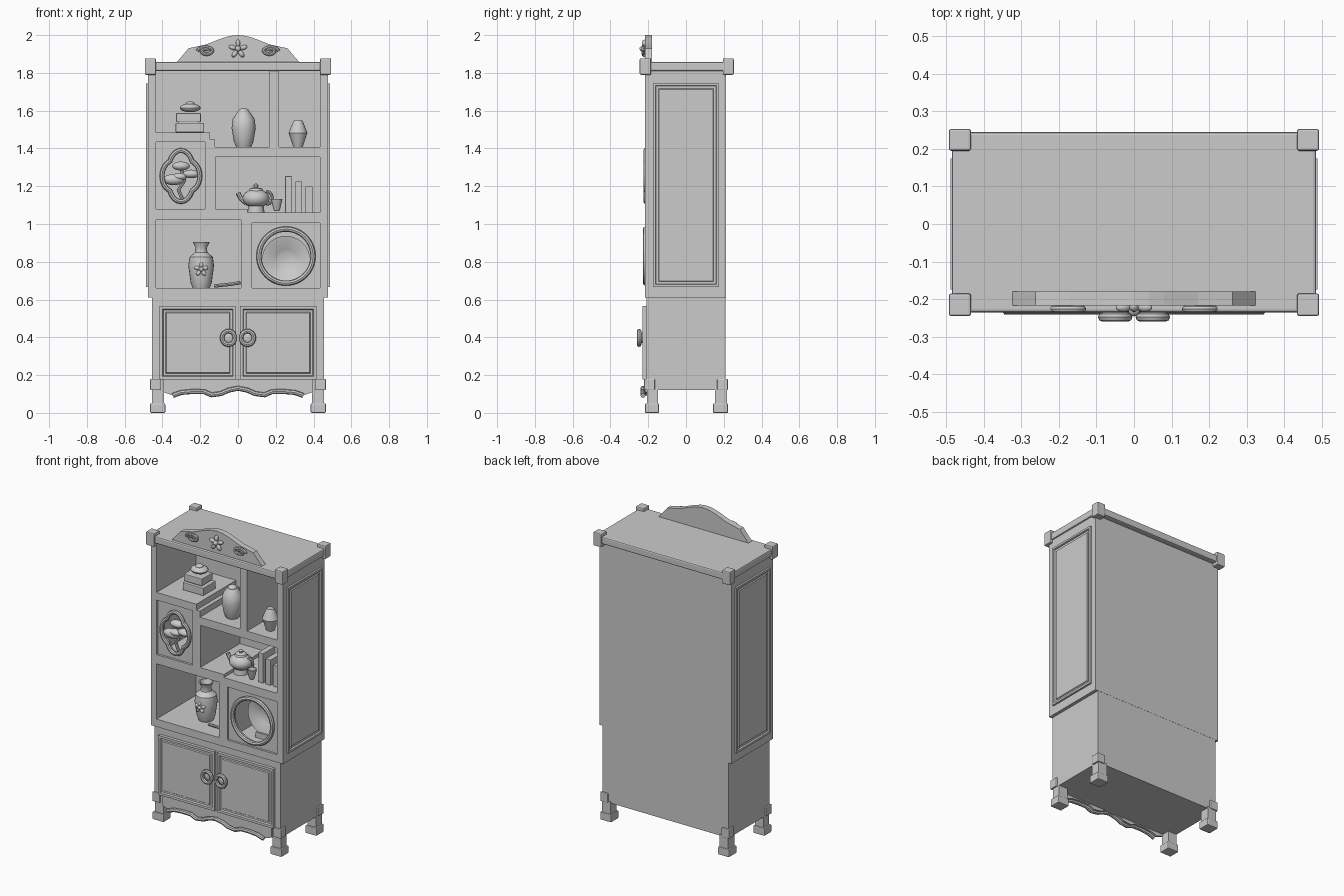
import bpy, bmesh
from math import sin, cos, pi, radians, tau
from mathutils import Matrix, Vector

cube = bpy.data.objects.get("Cube")
if cube:
    bpy.data.objects.remove(cube)

mat = bpy.data.materials.new("light_grey")
mat.use_nodes = True
GREY = (0.6, 0.6, 0.6, 1)
mat.diffuse_color = GREY
mat.node_tree.nodes["Principled BSDF"].inputs["Base Color"].default_value = GREY


def add(name, data, smooth=False):
    data.materials.append(mat)
    ob = bpy.data.objects.new(name, data)
    bpy.context.collection.objects.link(ob)
    if smooth:
        bpy.ops.object.select_all(action='DESELECT')
        ob.select_set(True)
        bpy.context.view_layer.objects.active = ob
        bpy.ops.object.shade_smooth_by_angle(angle=radians(35))
    return ob


def from_bm(name, bm, smooth=False):
    bmesh.ops.recalc_face_normals(bm, faces=bm.faces)
    me = bpy.data.meshes.new(name)
    bm.to_mesh(me)
    bm.free()
    return add(name, me, smooth)


def bm_box(x, y, z):
    size = Vector((x[1] - x[0], y[1] - y[0], z[1] - z[0]))
    mid = Vector((sum(x), sum(y), sum(z))) / 2
    bm = bmesh.new()
    bmesh.ops.create_cube(bm, size=1, matrix=Matrix.Translation(mid) @ Matrix.Diagonal(size).to_4x4())
    return bm


def box(name, x, y, z, bevel=0.0):
    bm = bm_box(x, y, z)
    if bevel:
        bmesh.ops.bevel(bm, geom=bm.edges[:], offset=bevel, segments=2, profile=0.5, affect='EDGES')
    return from_bm(name, bm)


def panel(name, x, y, z, direction, steps):
    """Box whose outward face is stepped by (inset, depth) pairs."""
    bm = bm_box(x, y, z)
    bm.normal_update()
    face = max(bm.faces, key=lambda f: f.normal.dot(Vector(direction)))
    for inset, depth in steps:
        bmesh.ops.inset_region(bm, faces=[face], thickness=inset)
        bmesh.ops.translate(bm, verts=face.verts, vec=face.normal * depth)
    return from_bm(name, bm)


def prism(name, outline, y0, y1):
    """Extrude an (x, z) outline along y."""
    bm = bmesh.new()
    face = bm.faces.new([bm.verts.new((x, y0, z)) for x, z in outline])
    new = bmesh.ops.extrude_face_region(bm, geom=[face])["geom"]
    bmesh.ops.translate(bm, verts=[v for v in new if isinstance(v, bmesh.types.BMVert)], vec=(0, y1 - y0, 0))
    return from_bm(name, bm)


def lathe(name, profile, at, axis='Z', segs=20):
    bm = bmesh.new()
    rings = [[bm.verts.new((r * cos(tau * i / segs), r * sin(tau * i / segs), z)) for i in range(segs)]
             for r, z in profile]
    for a, b in zip(rings, rings[1:]):
        for i in range(segs):
            j = (i + 1) % segs
            bm.faces.new((a[i], a[j], b[j], b[i]))
    bm.faces.new(rings[0])
    bm.faces.new(rings[-1])
    if axis == 'Y':
        bm.transform(Matrix.Rotation(pi / 2, 4, 'X'))
    bm.transform(Matrix.Translation(at))
    return from_bm(name, bm, True)


def ball(name, at, radii, tilt=0.0):
    bm = bmesh.new()
    bmesh.ops.create_uvsphere(bm, u_segments=16, v_segments=10, radius=1)
    bm.transform(Matrix.Translation(at) @ Matrix.Rotation(tilt, 4, 'Y') @ Matrix.Diagonal(radii).to_4x4())
    return from_bm(name, bm, True)


def tube(name, points, radius, closed=False):
    cu = bpy.data.curves.new(name, 'CURVE')
    cu.dimensions = '3D'
    cu.bevel_depth, cu.bevel_resolution, cu.use_fill_caps = radius, 2, True
    sp = cu.splines.new('POLY')
    sp.points.add(len(points) - 1)
    for p, co in zip(sp.points, points):
        p.co = (*co, 1)
    sp.use_cyclic_u = closed
    tmp = bpy.data.objects.new("path", cu)
    bpy.context.collection.objects.link(tmp)
    me = bpy.data.meshes.new_from_object(tmp.evaluated_get(bpy.context.evaluated_depsgraph_get()))
    bpy.data.objects.remove(tmp)
    me.materials.clear()
    return add(name, me, True)


def cut(ob, cutters):
    for c in cutters:
        m = ob.modifiers.new("cut", 'BOOLEAN')
        m.operation, m.solver, m.object = 'DIFFERENCE', 'EXACT', c
    me = bpy.data.meshes.new_from_object(ob.evaluated_get(bpy.context.evaluated_depsgraph_get()))
    ob.modifiers.clear()
    ob.data = me
    for c in cutters:
        bpy.data.objects.remove(c)


def oval(cx, cz, rx, rz, n=48, lobe=0.0):
    out = []
    for i in range(n):
        t = tau * i / n
        r = 1 - lobe + lobe * abs(cos(2 * t))
        out.append((cx + rx * r * cos(t), cz + rz * r * sin(t)))
    return out


# Upper carcass with open compartments and two windowed ones
FRONT, BACK = -0.217, 0.19
carcass = box("upper_carcass", (-0.476, 0.476), (FRONT, 0.211), (0.61, 1.815))
L, R = -0.435, 0.433
stepped = [(L, 1.485), (-0.148, 1.485), (-0.148, 1.447), (-0.122, 1.447), (-0.122, 1.407),
           (0.167, 1.407), (0.167, 1.81), (L, 1.81)]
middle = [(-0.12, 1.08), (0.05, 1.08), (0.05, 1.06), (R, 1.06), (R, 1.355), (-0.12, 1.355)]
lobed = oval(-0.302, 1.254, 0.1, 0.135, lobe=0.18)
round_hole = oval(0.254, 0.83, 0.142, 0.142)
cutters = [prism("cutter", stepped, -0.3, BACK), prism("cutter", middle, -0.3, BACK),
           box("cutter", (0.217, R), (-0.3, BACK), (1.407, 1.81)),
           box("cutter", (L, 0.016), (-0.3, BACK), (0.66, 1.02))]
for x, z, hole in (((L, -0.175), (1.08, 1.435), lobed), ((0.075, R), (0.66, 1.005), round_hole)):
    cutters += [box("cutter", x, (-0.3, -0.203), z), box("cutter", x, (-0.185, BACK), z),
                prism("cutter", hole, -0.25, -0.15)]
cut(carcass, cutters)
tube("lobed_window_rim", [(x, -0.213, z) for x, z in oval(-0.302, 1.254, 0.1, 0.135, lobe=0.18)], 0.013, True)
tube("round_window_rim", [(x, -0.214, z) for x, z in oval(0.254, 0.83, 0.143, 0.143)], 0.014, True)

# Top slab, lower cabinet
box("top_slab", (-0.485, 0.485), (-0.235, 0.245), (1.81, 1.857), 0.008)
box("lower_cabinet", (-0.455, 0.455), (-0.21, 0.21), (0.12, 0.612))

# Mirrored side panels, doors, pulls, corner blocks and legs
for s, side in ((-1, "right"), (1, "left")):
    span = lambda a, b: tuple(sorted((s * a, s * b)))
    panel(side + "_side_panel", span(0.47, 0.488), (-0.175, 0.175), (0.667, 1.745), (s, 0, 0),
          [(0.018, 0), (0.004, -0.01), (0.018, 0), (0.006, 0.006)])
    panel(side + "_door", span(0.01, 0.415), (-0.23, -0.2), (0.178, 0.565), (0, -1, 0),
          [(0.022, 0), (0.006, -0.01), (0.016, 0), (0.006, 0.006)])
    tube(side + "_door_pull", [(x, -0.248, z) for x, z in oval(s * 0.05, 0.397, 0.034, 0.036, 24)], 0.012, True)
    lathe(side + "_pull_rosette", [(0.03, 0), (0.026, 0.012), (0.012, 0.018)], (s * 0.05, -0.226, 0.397), 'Y')
    for end, t, u, f in (("front", (-0.245, -0.185), (-0.222, -0.165), (-0.217, -0.143)),
                         ("back", (0.195, 0.253), (0.165, 0.222), (0.143, 0.222))):
        tag = side + "_" + end
        box(tag + "_top_block", span(0.434, 0.493), t, (1.79, 1.877), 0.006)
        box(tag + "_lower_block", span(0.41, 0.465), u, (0.12, 0.18), 0.005)
        box(tag + "_leg", span(0.392, 0.455), (f[0] + 0.01, f[1] - 0.006), (0.03, 0.13))
        box(tag + "_foot", span(0.385, 0.465), f, (0, 0.05), 0.005)

# Wavy apron with its moulding
half = [(0.05, 0.12), (0.09, 0.102), (0.14, 0.095), (0.18, 0.112), (0.24, 0.113), (0.3, 0.108), (0.345, 0.092)]
wave = [(-x, z) for x, z in reversed(half)] + [(0, 0.13)] + half
prism("apron", [(-0.395, 0.18), (-0.395, 0.11)] + wave + [(0.395, 0.11), (0.395, 0.18)], -0.218, -0.2)
tube("apron_moulding", [(x, -0.228, z) for x, z in wave], 0.013)

# Crest with flower and scrolls
rise = [(-0.33, 1.85), (-0.262, 1.93), (-0.17, 1.95), (-0.08, 1.985), (-0.04, 1.996)]
prism("crest", rise + [(0, 2.0)] + [(-x, z) for x, z in reversed(rise)], -0.217, -0.18)
ball("flower_centre", (0, -0.23, 1.928), (0.015, 0.016, 0.015))
for i in range(5):
    a = pi / 2 + tau * i / 5
    ball("flower_petal", (0.03 * cos(a), -0.222, 1.925 + 0.03 * sin(a)), (0.021, 0.012, 0.012), -a)
for s in (-1, 1):
    tube("crest_scroll", [(s * (0.17 + (0.045 - 0.0014 * i) * cos(0.4 * i)), -0.226,
                           1.915 + (0.024 - 0.0007 * i) * sin(0.4 * i)) for i in range(24)], 0.009)

# Stacked boxes with lidded dish
box("lower_box", (-0.33, -0.18), (-0.1, 0.03), (1.485, 1.535), 0.004)
box("upper_box", (-0.328, -0.197), (-0.09, 0.02), (1.54, 1.587), 0.004)
box("box_spacer", (-0.315, -0.21), (-0.08, 0.01), (1.53, 1.545))
ball("dish", (-0.253, -0.035, 1.615), (0.055, 0.05, 0.023))
ball("dish_knob", (-0.253, -0.035, 1.637), (0.024, 0.024, 0.012))

# Vases
lathe("tall_jar", [(0.04, 0), (0.052, 0.03), (0.064, 0.1), (0.058, 0.15), (0.035, 0.183), (0.03, 0.19)],
      (0.03, -0.1, 1.407), segs=16)
ball("jar_lid", (0.03, -0.1, 1.598), (0.028, 0.028, 0.016))
lathe("small_vase", [(0.025, 0), (0.03, 0.015), (0.05, 0.075), (0.032, 0.12), (0.022, 0.14)],
      (0.318, -0.12, 1.407), segs=16)
lathe("flower_vase", [(0.045, 0), (0.056, 0.03), (0.068, 0.12), (0.062, 0.165), (0.033, 0.19), (0.03, 0.215),
                      (0.045, 0.245), (0.038, 0.245), (0.025, 0.21)], (-0.195, -0.05, 0.66))
ball("vase_flower_centre", (-0.195, -0.118, 0.76), (0.012, 0.012, 0.012))
for i in range(5):
    a = tau * i / 5 + 0.3
    ball("vase_petal", (-0.195 + 0.023 * cos(a), -0.111, 0.76 + 0.023 * sin(a)), (0.016, 0.01, 0.011), -a)
tube("scroll", [(-0.125, -0.12, 0.672), (-0.03, -0.14, 0.682), (0.012, -0.15, 0.69)], 0.009)

# Teapot, cup and upright books
ball("teapot_body", (0.095, -0.105, 1.135), (0.072, 0.068, 0.05))
lathe("teapot_lid", [(0.04, 0), (0.034, 0.015), (0.01, 0.022), (0.014, 0.034), (0.004, 0.042)],
      (0.095, -0.105, 1.172))
lathe("teapot_foot", [(0.045, 0), (0.04, 0.04)], (0.095, -0.105, 1.062))
tube("teapot_spout", [(0.045, -0.105, 1.11), (0.015, -0.105, 1.135), (0.0, -0.105, 1.165)], 0.013)
tube("teapot_handle", [(0.15 + 0.032 * cos(a), -0.105, 1.138 + 0.035 * sin(a))
                       for a in (-1.6, -1, -0.5, 0, 0.5, 1, 1.6)], 0.008)
lathe("teacup", [(0.014, 0), (0.018, 0.008), (0.03, 0.062), (0.025, 0.062), (0.014, 0.02)], (0.205, -0.15, 1.07))
for i in range(3):
    x = 0.25 + 0.054 * i
    box("book_%d" % (i + 1), (x, x + 0.036), (-0.15, -0.03), (1.06, 1.253 - 0.027 * i), 0.002)

# Plate on display behind the round window
lathe("display_plate", [(0.05, 0), (0.125, 0.022), (0.127, 0.03), (0.053, 0.012), (0.05, 0.01)],
      (0.254, -0.05, 0.81), 'Y', 40)
box("plate_stand", (0.19, 0.32), (-0.09, 0.0), (0.66, 0.695))

# Miniature tree inside the lobed window
for x, z, r in ((-0.302, 1.307, 0.047), (-0.34, 1.235, 0.058), (-0.247, 1.265, 0.045), (-0.31, 1.25, 0.04)):
    ball("tree_cloud", (x, -0.195, z), (r, 0.03, r * 0.5))
tube("tree_trunk", [(-0.29, -0.19, 1.12), (-0.315, -0.19, 1.18), (-0.285, -0.19, 1.23), (-0.302, -0.19, 1.3)], 0.01)
